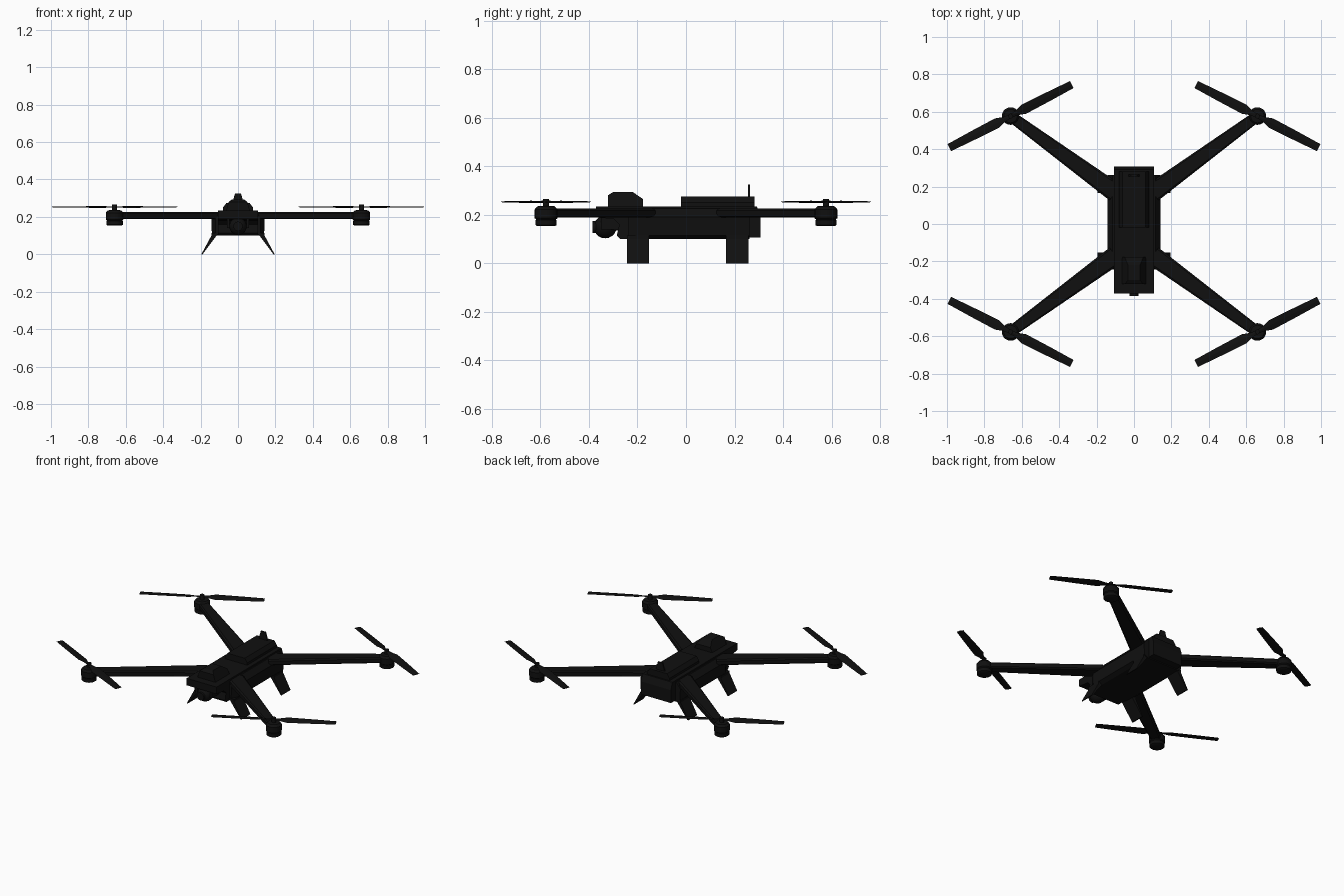
import bpy, bmesh, math
from mathutils import Vector, Matrix

if "Cube" in bpy.data.objects:
    bpy.data.objects.remove(bpy.data.objects["Cube"])

black = bpy.data.materials.new("matte_black")
black.diffuse_color = (0.005, 0.005, 0.005, 1)
black.use_nodes = True
black.node_tree.nodes["Principled BSDF"].inputs["Base Color"].default_value = black.diffuse_color


def finish(name, bm, smooth=False):
    bmesh.ops.recalc_face_normals(bm, faces=bm.faces)
    me = bpy.data.meshes.new(name)
    bm.to_mesh(me)
    bm.free()
    me.materials.append(black)
    ob = bpy.data.objects.new(name, me)
    bpy.context.collection.objects.link(ob)
    if smooth:
        bpy.ops.object.select_all(action='DESELECT')
        ob.select_set(True)
        bpy.context.view_layer.objects.active = ob
        bpy.ops.object.shade_smooth_by_angle(angle=math.radians(35))
    return ob


def loft(name, rings):
    """Skin a list of equal-length point rings and cap both ends."""
    bm = bmesh.new()
    vs = [[bm.verts.new(p) for p in r] for r in rings]
    n = len(vs[0])
    for a, b in zip(vs, vs[1:]):
        for i in range(n):
            bm.faces.new((a[i], a[(i + 1) % n], b[(i + 1) % n], b[i]))
    bm.faces.new(vs[0])
    bm.faces.new(vs[-1])
    return finish(name, bm)


def hull_part(name, half, stations):
    """Mirror a half (x, z) section and sweep it along y."""
    sec = half + [(-x, z) for x, z in reversed(half)]
    return loft(name, [[(x * s, y, z) for x, z in sec] for y, s in stations])


def box(name, x0, x1, y0, y1, z0, z1):
    return loft(name, [[(x0, y0, z), (x1, y0, z), (x1, y1, z), (x0, y1, z)] for z in (z0, z1)])


def lathe(name, profile, cx, cy, n=20):
    rings = [[(cx + r * math.cos(2 * math.pi * i / n), cy + r * math.sin(2 * math.pi * i / n), z)
              for i in range(n)] for r, z in profile]
    ob = loft(name, rings)
    bpy.ops.object.select_all(action='DESELECT')
    ob.select_set(True)
    bpy.context.view_layer.objects.active = ob
    bpy.ops.object.shade_smooth_by_angle(angle=math.radians(35))


# Fuselage: lower hull, full-length spine and sloping nose
hull_part("lower_hull", [(0.115, 0.10), (0.14, 0.115), (0.143, 0.19), (0.115, 0.225)],
          [(-0.24, 0.85), (-0.20, 1), (0.262, 1)])
side = [(-0.285, 0.115), (-0.27, 0.10), (0.307, 0.107), (0.307, 0.19), (0.292, 0.235),
        (-0.30, 0.235), (-0.30, 0.185), (-0.275, 0.16)]
loft("spine", [[(x, y, z) for y, z in side] for x in (-0.107, 0.107)])
nose = [(-0.372, 0.19), (-0.28, 0.18), (-0.28, 0.235), (-0.372, 0.235)]
loft("nose_visor", [[(x, y, z) for y, z in nose] for x in (-0.107, 0.107)])

# Top battery and front sensor canopy
hull_part("battery", [(0.08, 0.23), (0.08, 0.25), (0.062, 0.275)], [(-0.02, 1), (0.282, 1)])
canopy = [(-0.322, 0.23, 0.065), (-0.322, 0.28, 0.05), (-0.30, 0.294, 0.032), (-0.22, 0.294, 0.032),
          (-0.177, 0.265, 0.05), (-0.177, 0.23, 0.065)]
loft("canopy", [[(s * w, y, z) for y, z, w in canopy] for s in (-1, 1)])

# Tapered antenna fin
loft("antenna", [[(-w, 0.255, z), (w, 0.255, z), (w, 0.264, z), (-w, 0.264, z)]
                 for w, z in ((0.032, 0.27), (0.016, 0.325))])

# Camera ball with side brackets
bm = bmesh.new()
bmesh.ops.create_uvsphere(bm, u_segments=16, v_segments=10, radius=0.047,
                          matrix=Matrix.Translation((0, -0.333, 0.15)))
finish("camera_ball", bm, True)
bm = bmesh.new()
bmesh.ops.create_cone(bm, cap_ends=True, segments=16, radius1=0.025, radius2=0.025, depth=0.02,
                      matrix=Matrix.Translation((0, -0.375, 0.15)) @ Matrix.Rotation(math.pi / 2, 4, 'X'))
finish("camera_lens", bm, True)
box("camera_mount", -0.03, 0.03, -0.33, -0.26, 0.135, 0.19)
for s in (-1, 1):
    box("camera_bracket", s * 0.045, s * 0.058, -0.35, -0.27, 0.14, 0.19)

for sx in (-1, 1):
    for sy in (-1, 1):
        tag = ("front" if sy < 0 else "back") + ("_right" if sx > 0 else "_left")
        mx, my = sx * 0.66, sy * 0.577

        # Splayed landing leg
        y0, y1 = (-0.243, -0.153) if sy < 0 else (0.165, 0.257)
        loft(tag + "_leg", [[(sx * a, y0, z), (sx * b, y0, z), (sx * b, y1, z), (sx * a, y1, z)]
                            for a, b, z in ((0.10, 0.142, 0.115), (0.115, 0.142, 0.10), (0.19, 0.196, 0))])

        # Tapered arm
        root, tip = Vector((sx * 0.10, sy * 0.168, 0)), Vector((mx, my, 0))
        d = (tip - root).normalized()
        p = Vector((-d.y, d.x, 0))
        rings = []
        for c, w in ((root, 0.052), (tip, 0.029)):
            rings.append([c + p * (w * u) + Vector((0, 0, z)) for u, z in
                          ((-1, 0.195), (-0.8, 0.188), (0.8, 0.188), (1, 0.195),
                           (1, 0.218), (0.8, 0.225), (-0.8, 0.225), (-1, 0.218))])
        loft(tag + "_arm", rings)

        # Motor and shaft
        lathe(tag + "_motor", [(0.036, 0.153), (0.044, 0.158), (0.044, 0.178), (0.040, 0.18),
                               (0.047, 0.186), (0.047, 0.222), (0.036, 0.235), (0.013, 0.237),
                               (0.013, 0.265)], mx, my)

        # Two-blade propeller, slightly pitched
        a = Vector((sx * 0.33, -sy * 0.17, 0)).normalized()
        q = Vector((-a.y, a.x, 0))
        for k in (-1, 1):
            rings = []
            for r, w, tilt in ((0, 0.010, 0), (0.04, 0.014, 0.003), (0.08, 0.027, 0.005),
                               (0.22, 0.025, 0.003), (0.368, 0.021, 0.001)):
                rings.append([Vector((mx, my, 0.253)) + a * (k * r) + q * (k * w * u)
                              + Vector((0, 0, tilt * u + t))
                              for u, t in ((-1, 0), (0, 0.003), (1, 0), (0, -0.002))])
            loft(tag + "_propeller_blade", rings)
